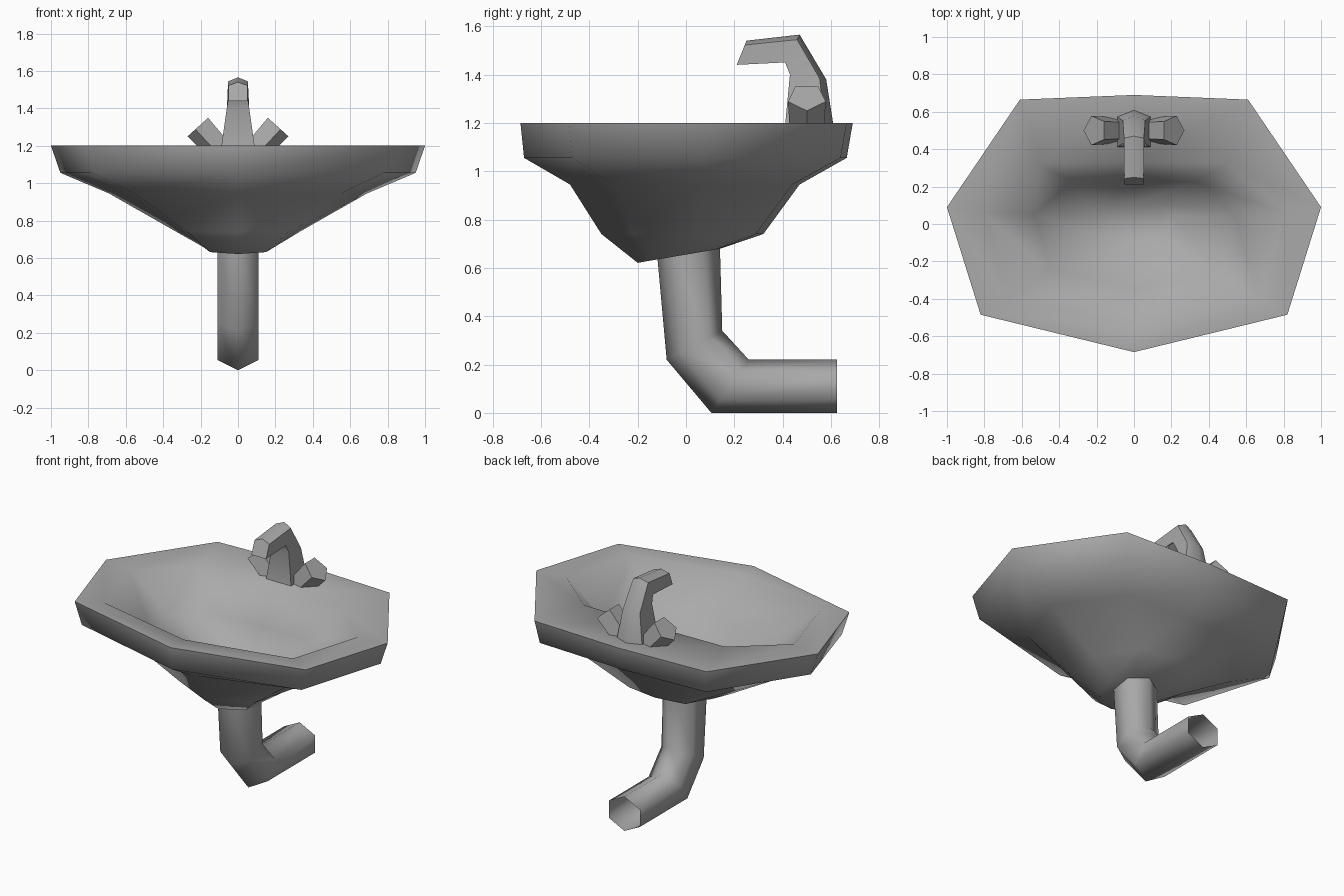
import bpy
import bmesh
import math
from mathutils import Vector, Matrix

default_cube = bpy.data.objects.get("Cube")
if default_cube:
    bpy.data.objects.remove(default_cube, do_unlink=True)

ceramic_grey = bpy.data.materials.new("ceramic_grey")
ceramic_grey.use_nodes = True
grey = (0.4, 0.4, 0.4, 1.0)
ceramic_grey.diffuse_color = grey
ceramic_grey.node_tree.nodes["Principled BSDF"].inputs["Base Color"].default_value = grey


def loft(name, rings, cap_start, cap_end, smooth_angle):
    """Bridge equal-length rings of points into one surface object."""
    bm = bmesh.new()
    loops = [[bm.verts.new(point) for point in ring] for ring in rings]
    count = len(loops[0])
    for lower, upper in zip(loops, loops[1:]):
        for i in range(count):
            j = (i + 1) % count
            bm.faces.new((lower[i], lower[j], upper[j], upper[i]))
    if cap_start:
        bm.faces.new(list(reversed(loops[0])))
    if cap_end:
        bm.faces.new(loops[-1])
    bmesh.ops.recalc_face_normals(bm, faces=bm.faces)
    mesh = bpy.data.meshes.new(name)
    bm.to_mesh(mesh)
    bm.free()
    mesh.materials.append(ceramic_grey)
    part = bpy.data.objects.new(name, mesh)
    bpy.context.collection.objects.link(part)
    bpy.ops.object.select_all(action="DESELECT")
    part.select_set(True)
    bpy.context.view_layer.objects.active = part
    bpy.ops.object.shade_smooth_by_angle(angle=math.radians(smooth_angle))
    return part


def octagon(z, front, front_corner, side, back_corner, back, tilt=0.0):
    """Symmetric eight-point basin outline at one height."""
    half = [front_corner, side, back_corner]
    outline = [(0, front)] + half + [(0, back)]
    outline += [(-x, y) for x, y in reversed(half)]
    return [Vector((x, y, z + tilt * y)) for x, y in outline]


def shrink(ring, scale, z, centre_y):
    """Copy an outline towards the bowl centre at a lower height."""
    return [Vector((p.x * scale, centre_y + (p.y - centre_y) * scale, z)) for p in ring]


# Basin: underside, outer band, flat rim and inner bowl
inner_rim = octagon(1.2, -0.55, (0.67, -0.4), (0.81, 0.06), (0.5, 0.32), 0.33)
basin_rings = [
    octagon(0.655, -0.2, (0.15, -0.14), (0.18, 0.0), (0.11, 0.12), 0.14, 0.17),
    octagon(0.74, -0.35, (0.27, -0.22), (0.33, 0.04), (0.2, 0.29), 0.32),
    octagon(0.945, -0.48, (0.55, -0.3), (0.69, 0.07), (0.42, 0.44), 0.47),
    octagon(1.055, -0.67, (0.78, -0.47), (0.95, 0.09), (0.59, 0.64), 0.665),
    octagon(1.2, -0.685, (0.82, -0.485), (1.0, 0.09), (0.61, 0.665), 0.69),
    inner_rim,
    shrink(inner_rim, 0.66, 0.99, 0.04),
    shrink(inner_rim, 0.25, 0.8, 0.04),
]
loft("basin", basin_rings, True, True, 65)


# Drain pipe: six-sided, open at the wall end
def pipe_ring(outer, inner, half_width=0.11):
    a, b = Vector((0, *outer)), Vector((0, *inner))
    near, far = a.lerp(b, 0.25), a.lerp(b, 0.75)
    out = Vector((half_width, 0, 0))
    return [a, near + out, far + out, b, far - out, near - out]


pipe_path = [
    ((-0.12, 0.66), (0.14, 0.7)),
    ((-0.08, 0.22), (0.15, 0.34)),
    ((0.105, 0.0), (0.26, 0.22)),
    ((0.625, 0.0), (0.625, 0.22)),
]
loft("drain_pipe", [pipe_ring(a, b) for a, b in pipe_path], False, False, 80)


# Tap spout: five-sided, with a ridge along its back
def spout_ring(inner, ridge, half_width):
    a, b = Vector((0, *inner)), Vector((0, *ridge))
    shoulder = a.lerp(b, 0.82)
    out = Vector((half_width, 0, 0))
    return [a + out, shoulder + out, b, shoulder - out, a - out]


spout_path = [
    ((0.41, 1.19), (0.61, 1.19), 0.09),
    ((0.43, 1.4), (0.58, 1.38), 0.06),
    ((0.41, 1.45), (0.47, 1.565), 0.053),
    ((0.21, 1.44), (0.25, 1.54), 0.052),
]
loft("tap_spout", [spout_ring(*step) for step in spout_path], True, True, 50)

# Tap handles: five-sided knobs leaning outwards
for side, label in ((1, "left"), (-1, "right")):
    axis = Vector((0.67 * side, 0, 0.74))
    down = Vector((0.74 * side, 0, -0.67))
    across = Vector((0, 1, 0))
    end = Vector((0.209 * side, 0.5, 1.305))
    corners = []
    for i in range(5):
        angle = math.tau * i / 5
        corners.append(0.082 * (down * math.cos(angle) + across * math.sin(angle)))
    rings = [[end - axis * 0.18 + c * 0.9 for c in corners], [end + c for c in corners]]
    loft(label + "_tap_handle", rings, True, True, 40)
